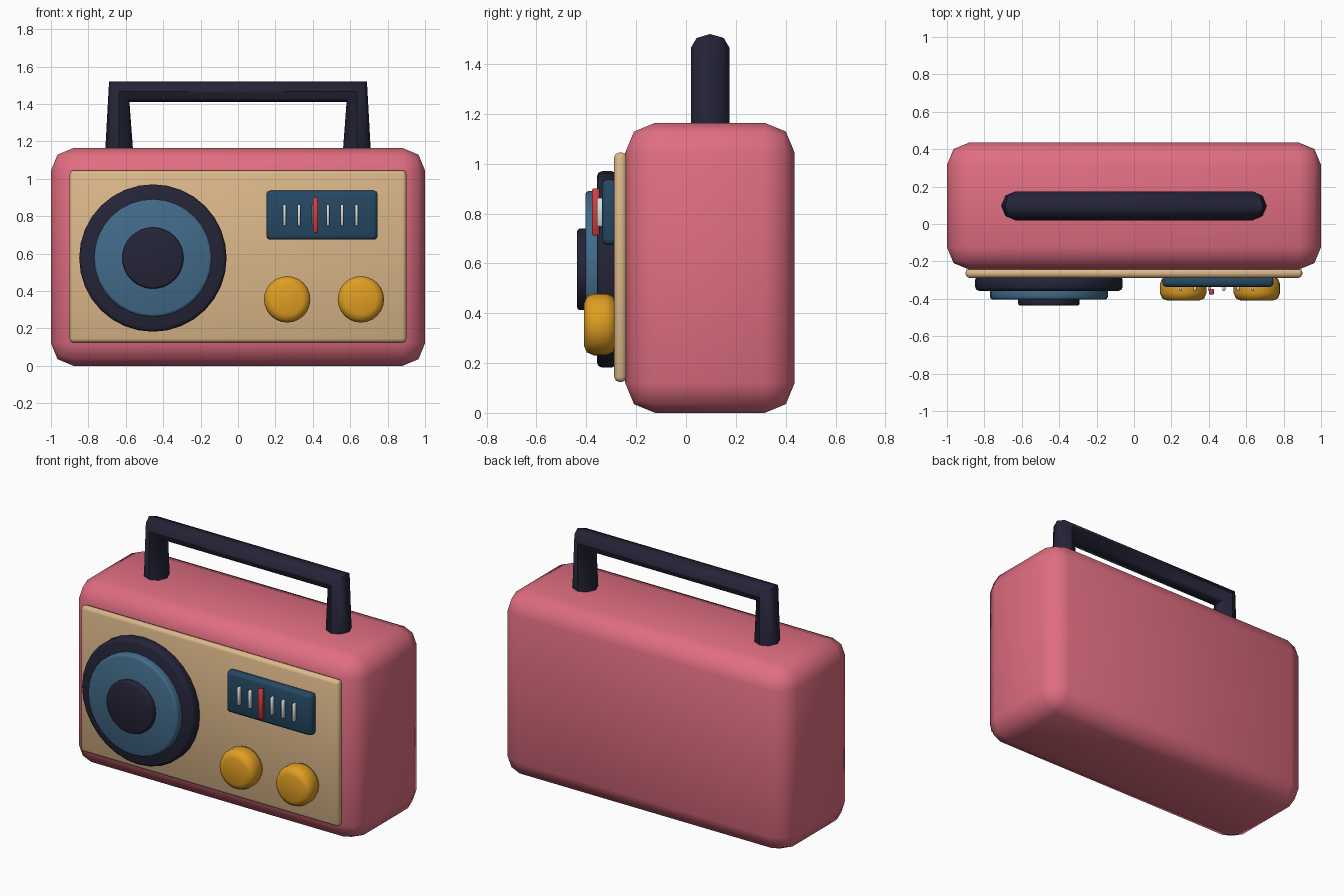
import bpy, math

if "Cube" in bpy.data.objects:
    bpy.data.objects.remove(bpy.data.objects["Cube"])


def material(name, rgb):
    # sRGB 0-255 to linear
    lin = [((c / 255 + 0.055) / 1.055) ** 2.4 if c > 10 else c / 3294 for c in rgb]
    m = bpy.data.materials.new(name)
    m.diffuse_color = (*lin, 1)
    m.use_nodes = True
    m.node_tree.nodes["Principled BSDF"].inputs["Base Color"].default_value = m.diffuse_color
    return m


PINK = material("pink", (224, 110, 129))
TAN = material("tan", (220, 184, 138))
NAVY = material("dark navy", (36, 36, 56))
BLUE = material("mid blue", (66, 107, 138))
DEEP = material("deep blue", (37, 72, 99))
AMBER = material("amber", (224, 158, 34))
RED = material("red", (212, 62, 64))
PALE = material("pale grey", (220, 224, 224))


def finish(ob, name, mat, bevel, segments):
    ob.name = name
    ob.data.materials.append(mat)
    if bevel:
        b = ob.modifiers.new("bevel", 'BEVEL')
        b.width, b.segments = bevel, segments
        b.limit_method = 'ANGLE'
        b.angle_limit = math.radians(40)
        bpy.ops.object.modifier_apply(modifier="bevel")
    bpy.ops.object.shade_smooth_by_angle(angle=math.radians(50))
    return ob


def box(name, mat, x, y, z, bevel=0.0, segments=2):
    bpy.ops.mesh.primitive_cube_add(size=1, location=[sum(r) / 2 for r in (x, y, z)])
    ob = bpy.context.object
    ob.scale = [r[1] - r[0] for r in (x, y, z)]
    bpy.ops.object.transform_apply(location=False, rotation=False, scale=True)
    return finish(ob, name, mat, bevel, segments)


def disc(name, mat, x, z, radius, y, bevel, sides=32):
    bpy.ops.mesh.primitive_cylinder_add(vertices=sides, radius=radius, depth=y[1] - y[0],
                                        location=(x, sum(y) / 2, z),
                                        rotation=(math.pi / 2, 0, 0))
    return finish(bpy.context.object, name, mat, bevel, 2)


# case and front panel
box("case", PINK, (-1, 1), (-0.244, 0.436), (0, 1.164), 0.12)
box("front_panel", TAN, (-0.9, 0.9), (-0.288, -0.238), (0.124, 1.045), 0.02)

# stepped speaker
SX, SZ = -0.455, 0.576
disc("speaker_rim", NAVY, SX, SZ, 0.394, (-0.357, -0.278), 0.02)
disc("speaker_cone", BLUE, SX, SZ, 0.315, (-0.404, -0.335), 0.015)
disc("speaker_centre", NAVY, SX, SZ, 0.164, (-0.437, -0.38), 0.012)

# tuning dial with tick marks and needle
box("dial_window", DEEP, (0.152, 0.746), (-0.337, -0.277), (0.674, 0.936), 0.02)
for i in range(6):
    cx = 0.249 + i * 0.077
    box(f"dial_tick_{i + 1}", PALE, (cx - 0.008, cx + 0.008), (-0.357, -0.327),
        (0.748, 0.862), 0.004, 1)
box("dial_needle", RED, (0.401, 0.428), (-0.377, -0.347), (0.712, 0.9), 0.005, 1)

# knobs
for side, cx in (("left", 0.263), ("right", 0.657)):
    disc(f"{side}_knob", AMBER, cx, 0.355, 0.124, (-0.41, -0.28), 0.04, 24)

# carrying handle: tube swept along a square arch
curve = bpy.data.curves.new("handle", 'CURVE')
curve.dimensions = '3D'
curve.bevel_depth = 0.077
curve.bevel_resolution = 2
curve.use_fill_caps = True
path = curve.splines.new('POLY')
path.points.add(3)
for p, (x, z) in zip(path.points, ((-0.635, 1.11), (-0.635, 1.466), (0.635, 1.466), (0.635, 1.11))):
    p.co = (x, 0.097, z, 1)
handle = bpy.data.objects.new("handle", curve)
bpy.context.collection.objects.link(handle)
bpy.ops.object.select_all(action='DESELECT')
handle.select_set(True)
bpy.context.view_layer.objects.active = handle
bpy.ops.object.convert(target='MESH')
finish(bpy.context.object, "handle", NAVY, 0, 1)
